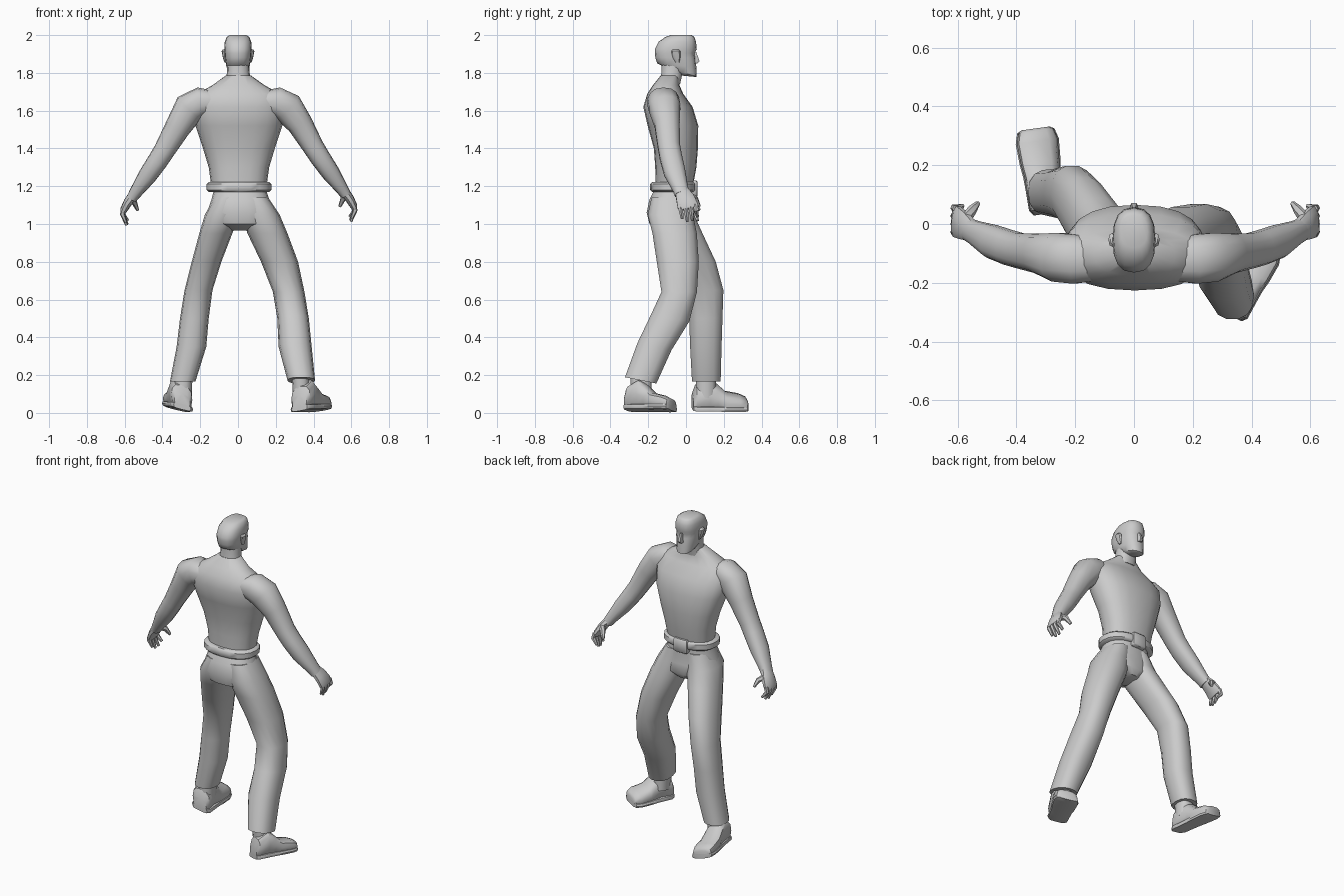
import bpy, bmesh, math
from mathutils import Vector as V


def skin(name, rings, n=14, p=0.85, angle=45):
    """Skin a closed tube over rings given as (centre, half-axis u, half-axis v)."""
    bm = bmesh.new()
    loops = []
    for c, u, v in rings:
        loop = []
        for i in range(n):
            a = math.tau * i / n
            ca, sa = math.cos(a), math.sin(a)
            co = c + u * math.copysign(abs(ca) ** p, ca) + v * math.copysign(abs(sa) ** p, sa)
            loop.append(bm.verts.new(co))
        loops.append(loop)
    for A, B in zip(loops, loops[1:]):
        for i in range(n):
            j = (i + 1) % n
            bm.faces.new((A[i], A[j], B[j], B[i]))
    bm.faces.new(loops[0])
    bm.faces.new(loops[-1])
    bmesh.ops.recalc_face_normals(bm, faces=bm.faces)
    me = bpy.data.meshes.new(name)
    bm.to_mesh(me)
    bm.free()
    ob = bpy.data.objects.new(name, me)
    bpy.context.collection.objects.link(ob)
    bpy.ops.object.select_all(action='DESELECT')
    ob.select_set(True)
    bpy.context.view_layer.objects.active = ob
    bpy.ops.object.shade_smooth_by_angle(angle=math.radians(angle))
    return ob


def stack(name, rows, **kw):
    """Rows of (z, x0, x1, y0, y1[, slope of the ring along y])."""
    rings = []
    for z, x0, x1, y0, y1, *s in rows:
        r = (y1 - y0) / 2
        rings.append((V(((x0 + x1) / 2, (y0 + y1) / 2, z)), V(((x1 - x0) / 2, 0, 0)),
                      V((0, r, r * (s[0] if s else 0)))))
    return skin(name, rings, **kw)


def limb(name, pts, **kw):
    """Points of (x, y, z, radius across, radius along y), rings square to the path."""
    P = [V(q[:3]) for q in pts]
    rings = []
    for i, q in enumerate(pts):
        t = (P[min(i + 1, len(P) - 1)] - P[max(i - 1, 0)]).normalized()
        v = V((0, 1, 0))
        v = (v - t * v.dot(t)).normalized()
        rings.append((P[i], t.cross(v) * q[3], v * q[4]))
    return skin(name, rings, **kw)


def shoe(name, heel, toe, roll, rows):
    """Rows of (position along the foot, height, half width); roll lifts the outer edge."""
    h, t = V((*heel, 0)), V((*toe, 0))
    d = (t - h).normalized()
    side = V((d.y, -d.x, roll))
    for label, top, grow in (("", 1, 0), ("_sole", 0, .004)):
        rings = []
        for f, z, w in rows:
            z = z if top else .03
            lift = abs(roll) * .07
            rings.append((h.lerp(t, f) + V((0, 0, z / 2 + lift)), side * (w + grow), V((0, 0, z / 2))))
        skin(name + label, rings, n=12, p=.75 if top else .45, angle=40)


# Torso, neck and head
stack("torso", [(1.19, -.14, .15, -.16, .035), (1.3, -.155, .165, -.163, .055),
                (1.4, -.185, .195, -.17, .063), (1.52, -.225, .235, -.203, .065),
                (1.62, -.245, .25, -.226, .035), (1.69, -.215, .22, -.205, -.015),
                (1.735, -.135, .14, -.175, -.035), (1.785, -.066, .07, -.135, -.035)], n=20)
stack("neck", [(1.74, -.068, .072, -.14, -.03), (1.81, -.057, .06, -.13, -.015),
               (1.89, -.058, .058, -.135, .01)])
stack("head", [(1.782, -.03, .03, -.02, .05, -.1), (1.80, -.05, .05, -.09, .057, -.25),
               (1.84, -.063, .063, -.152, .055, -.1), (1.88, -.069, .069, -.162, .05),
               (1.905, -.071, .071, -.165, .046), (1.925, -.073, .073, -.165, .057),
               (1.965, -.07, .07, -.145, .053), (1.99, -.06, .06, -.11, .045),
               (2.0, -.045, .045, -.08, .03)], n=16, p=.8)
stack("nose", [(1.85, -.016, .016, .03, .062), (1.862, -.016, .016, .03, .074),
               (1.91, -.008, .008, .03, .056)], n=6)
for s, side in ((-1, "left"), (1, "right")):
    stack(side + "_ear", [(1.855, s * .06, s * .072, -.055, -.035), (1.88, s * .06, s * .08, -.07, -.03),
                          (1.915, s * .06, s * .087, -.078, -.03), (1.925, s * .06, s * .08, -.07, -.04)], n=8)

# Belt and buckle
stack("belt", [(1.17, -.155, .165, -.18, .042), (1.18, -.166, .177, -.19, .052),
               (1.212, -.166, .177, -.19, .052), (1.222, -.155, .165, -.18, .042)], n=20)
stack("buckle", [(1.145, -.04, .045, .02, .055), (1.152, -.045, .05, .02, .062),
                 (1.222, -.045, .05, .02, .062), (1.23, -.04, .045, .02, .055)], n=12, p=.35)

# Trousers: pelvis and two posed legs
stack("pelvis", [(1.19, -.125, .145, -.165, .035), (1.13, -.14, .165, -.195, .032),
                 (1.06, -.165, .2, -.21, .038), (1.0, -.13, .17, -.195, .045),
                 (.965, -.04, .07, -.12, .02)], n=18)
stack("right_leg", [(1.14, .02, .16, -.185, .03), (1.05, .02, .22, -.205, .04),
                    (.95, .05, .262, -.18, .06), (.8, .122, .318, -.157, .07),
                    (.64, .185, .352, -.132, .06), (.5, .208, .375, -.19, .02, -.15),
                    (.35, .215, .39, -.26, -.075, -.2), (.172, .262, .408, -.325, -.155, -.2)])
stack("left_leg", [(1.14, -.125, .02, -.185, .03), (1.05, -.175, .01, -.2, .045),
                   (.95, -.205, -.03, -.15, .09), (.8, -.245, -.088, -.075, .16),
                   (.65, -.283, -.135, 0, .2), (.5, -.307, -.155, .015, .195),
                   (.35, -.325, -.168, .02, .19), (.167, -.36, -.225, .03, .185)])

# Shoes
profile = [(0, .085, .042), (.06, .13, .056), (.3, .165, .058), (.45, .135, .06),
           (.6, .095, .066), (.85, .08, .07), (.97, .065, .06), (1, .05, .045)]
shoe("right_shoe", (.325, -.31), (.445, -.07), .15, profile)
shoe("left_shoe", (-.295, .035), (-.335, .325), -.25, profile)
stack("right_ankle", [(.08, .29, .385, -.29, -.18), (.22, .285, .375, -.3, -.18)], n=10)
stack("left_ankle", [(.08, -.345, -.245, .05, .16), (.22, -.335, -.24, .05, .16)], n=10)

# Arms with hands; the left one hangs slightly lower
for s, side in ((-1, "left"), (1, "right")):
    dz = -.012 if s < 0 else .008

    def at(x, y, z, a, b, k=1):
        return (s * x + .004, y, z + dz * k, a, b)

    limb(side + "_arm", [at(.13, -.125, 1.645, .06, .07, 0), at(.2, -.12, 1.645, .08, .085, 0),
                         at(.26, -.113, 1.615, .085, .085, 0), at(.325, -.1, 1.52, .068, .068),
                         at(.395, -.09, 1.40, .056, .06), at(.43, -.08, 1.345, .054, .06),
                         at(.485, -.06, 1.265, .049, .058), at(.545, -.03, 1.18, .034, .042),
                         at(.565, -.02, 1.15, .029, .04)])
    limb(side + "_palm", [at(.555, -.025, 1.17, .026, .036), at(.585, -.005, 1.13, .024, .05),
                          at(.607, .008, 1.09, .02, .056), at(.613, .012, 1.072, .014, .05)], n=10)
    for i, drop in enumerate((.055, .07, .065, .045)):
        y = -.03 + i * .027
        limb(f"{side}_finger_{i + 1}", [at(.608, y, 1.095, .014, .014), at(.616, y + .003, 1.065, .013, .013),
                                        at(.598 - .004 * i, y + .01, 1.075 - drop, .007, .008)], n=6)
    limb(side + "_thumb", [at(.575, .02, 1.14, .018, .02), at(.552, .05, 1.125, .015, .016),
                           at(.535, .07, 1.085, .008, .009)], n=6)
